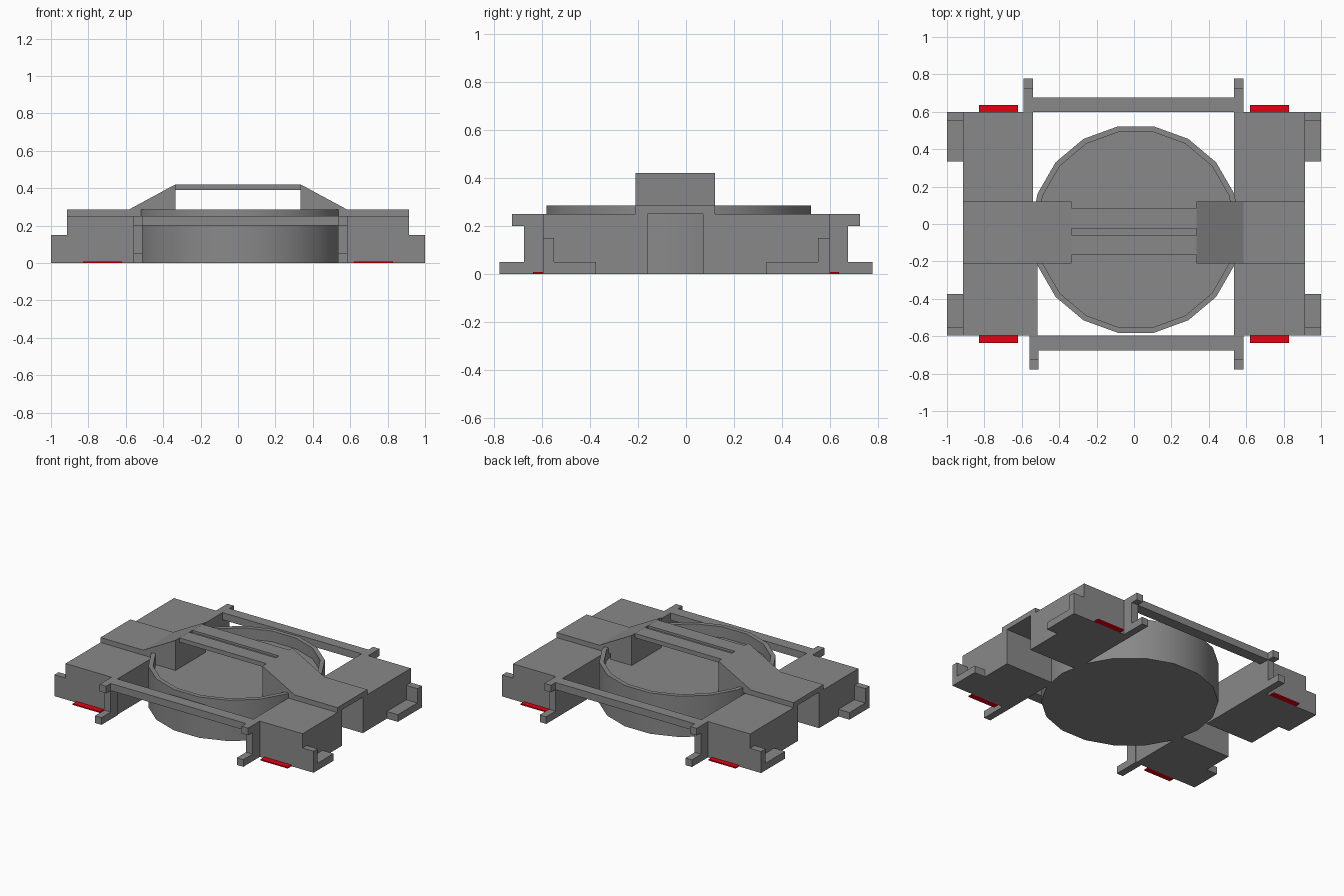
import bpy, bmesh, math

if "Cube" in bpy.data.objects:
    bpy.data.objects.remove(bpy.data.objects["Cube"])


def material(name, rgb):
    m = bpy.data.materials.new(name)
    m.diffuse_color = (*rgb, 1)
    m.use_nodes = True
    m.node_tree.nodes["Principled BSDF"].inputs["Base Color"].default_value = m.diffuse_color
    return m


GREY = material("grey", (0.25, 0.25, 0.25))
RED = material("red", (0.8, 0.0, 0.005))


def finish(bm, name, mat):
    bmesh.ops.recalc_face_normals(bm, faces=bm.faces)
    me = bpy.data.meshes.new(name)
    bm.to_mesh(me)
    bm.free()
    me.materials.append(mat)
    ob = bpy.data.objects.new(name, me)
    bpy.context.collection.objects.link(ob)
    return ob


def prism(name, outline, lo, hi, axis, mat=GREY):
    """Extrude a 2D outline along an axis ('x': outline is y,z; 'y': outline is x,z)."""
    bm = bmesh.new()
    place = (lambda p, t: (t, p[0], p[1])) if axis == 'x' else (lambda p, t: (p[0], t, p[1]))
    f = bm.faces.new([bm.verts.new(place(p, lo)) for p in outline])
    ext = bmesh.ops.extrude_face_region(bm, geom=[f])["geom"]
    d = place((0, 0), hi - lo)
    bmesh.ops.translate(bm, vec=d, verts=[v for v in ext if isinstance(v, bmesh.types.BMVert)])
    return finish(bm, name, mat)


def box(name, x, y, z, mat=GREY):
    return prism(name, [(x[0], z[0]), (x[1], z[0]), (x[1], z[1]), (x[0], z[1])], y[0], y[1], 'y', mat)


# Round bowl: 18 sides, thin rim, recessed floor
bm = bmesh.new()
N = 18
rings = []
for r, z in [(0.56, 0), (0.56, 0.285), (0.53, 0.285), (0.53, 0.21)]:
    rings.append([bm.verts.new((0.01 + r * math.cos(2 * math.pi * i / N),
                                -0.03 + r * math.sin(2 * math.pi * i / N), z)) for i in range(N)])
for a, b in zip(rings, rings[1:]):
    for i in range(N):
        j = (i + 1) % N
        bm.faces.new((a[i], a[j], b[j], b[i]))
bm.faces.new(rings[0])
bm.faces.new(rings[-1])
bowl = finish(bm, "round_bowl", GREY)
bpy.context.view_layer.objects.active = bowl
bowl.select_set(True)
bpy.ops.object.shade_smooth_by_angle(angle=math.radians(30))

for s, side in ((-1, "left"), (1, "right")):
    # Side blocks, split by a gap under the bridge
    for y, end, inner in (((-0.595, -0.16), "front", 0.515 if s < 0 else 0.535),
                          ((0.07, 0.6), "back", 0.54 if s < 0 else 0.535)):
        box(f"{side}_{end}_block", sorted((s * 0.915, s * inner)), y, (0, 0.25))
        e = -1 if end == "front" else 1
        edge = 0.595 if e < 0 else 0.6
        # L-shaped outer tab
        toe = 0.375 if e < 0 else 0.335
        prism(f"{side}_{end}_side_tab",
              [(e * edge, 0), (e * toe, 0), (e * toe, 0.05), (e * 0.55, 0.05), (e * 0.55, 0.15), (e * edge, 0.15)],
              *sorted((s * 0.915, s * 1.0)), 'x')
        # C-shaped end clip
        cx = 0.535 if s > 0 else (-0.56 if e < 0 else -0.59)
        prism(f"{side}_{end}_clip",
              [(e * edge, 0), (e * 0.777, 0), (e * 0.777, 0.05), (e * 0.675, 0.05), (e * 0.675, 0.2),
               (e * 0.725, 0.2), (e * 0.725, 0.25), (e * edge, 0.25)], cx, cx + 0.05, 'x')
        # Red plate at the base
        box(f"{side}_{end}_red_plate", sorted((s * 0.62, s * 0.83)),
            sorted((e * edge, e * 0.637)), (0, 0.009), RED)
    # Raised band rising into a bridge leg
    prism(f"{side}_bridge_leg",
          [(s * 0.915, 0.25), (s * 0.915, 0.285), (s * 0.585, 0.285), (s * 0.335, 0.42),
           (s * 0.335, 0.205), (s * 0.5, 0.205), (s * 0.5, 0.25)], -0.21, 0.12, 'y')

# Cross bars between the end clips
box("front_cross_bar", (-0.515, 0.54), (-0.675, -0.595), (0.2, 0.25))
box("back_cross_bar", (-0.545, 0.54), (0.6, 0.675), (0.2, 0.25))

# Bridge top with a shallow groove
prism("bridge_top", [(-0.165, 0.39), (0.085, 0.39), (0.085, 0.42), (-0.025, 0.42), (-0.025, 0.405),
                     (-0.06, 0.405), (-0.06, 0.42), (-0.165, 0.42)], -0.335, 0.335, 'x')
